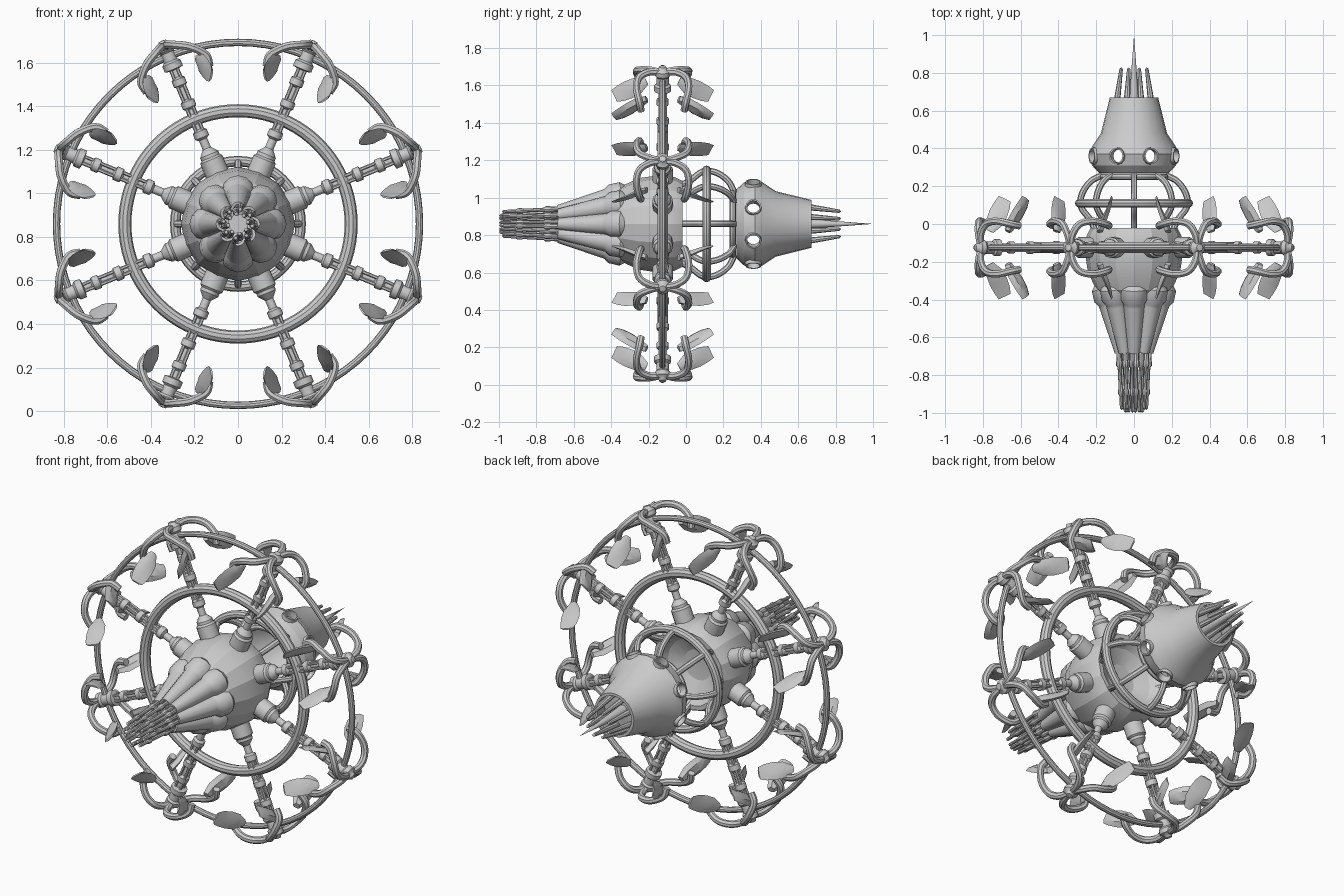
import bpy, bmesh
from math import sin, cos, pi, radians
from mathutils import Matrix, Vector

if "Cube" in bpy.data.objects:
    bpy.data.objects.remove(bpy.data.objects["Cube"])

CZ, WY = 0.86, -0.125                      # axis height, wheel plane
AXIS = Matrix.Translation((0, 0, CZ)) @ Matrix.Rotation(-pi / 2, 4, 'X')   # local z -> world y
I4 = Matrix.Identity(4)


def finish(name, bm, mat=I4, angle=35):
    bmesh.ops.remove_doubles(bm, verts=bm.verts, dist=1e-5)
    bmesh.ops.recalc_face_normals(bm, faces=bm.faces)
    me = bpy.data.meshes.new(name)
    bm.to_mesh(me)
    bm.free()
    return place(name, me, mat, angle)


def place(name, me, mat=I4, angle=35):
    for p in me.polygons:
        p.use_smooth = True
    me.set_sharp_from_angle(angle=radians(angle))
    ob = bpy.data.objects.new(name, me)
    bpy.context.collection.objects.link(ob)
    ob.matrix_world = mat
    return ob


def lathe(bm, prof, n, mat=I4, closed=False):
    """Revolve (height, radius) points round local z."""
    rings = [[bm.verts.new(mat @ Vector((r * cos(2 * pi * i / n), r * sin(2 * pi * i / n), z)))
              for i in range(n)] for z, r in prof]
    for a, b in zip(rings, rings[1:] + (rings[:1] if closed else [])):
        for i in range(n):
            j = (i + 1) % n
            bm.faces.new((a[i], a[j], b[j], b[i]))


def torus(bm, R, r, z=0, n=64, m=10, mat=I4):
    lathe(bm, [(z + r * sin(2 * pi * k / m), R + r * cos(2 * pi * k / m)) for k in range(m)], n, mat, True)


def between(a, b):
    d = Vector(b) - Vector(a)
    return Matrix.Translation(a) @ d.to_track_quat('Z', 'Y').to_matrix().to_4x4()


def tube(bm, pts, radius, m=8, steps=5):
    """Smooth round tube through points (Catmull-Rom)."""
    P = [Vector(p) for p in pts]
    P = [2 * P[0] - P[1]] + P + [2 * P[-1] - P[-2]]
    path = []
    for i in range(1, len(P) - 2):
        p0, p1, p2, p3 = P[i - 1:i + 3]
        for s in range(steps):
            t = s / steps
            path.append(0.5 * (2 * p1 + (p2 - p0) * t + (2 * p0 - 5 * p1 + 4 * p2 - p3) * t * t
                               + (3 * p1 - p0 - 3 * p2 + p3) * t ** 3))
    path.append(P[-2])
    prev, nrm = None, None
    for i, c in enumerate(path):
        d = (path[min(i + 1, len(path) - 1)] - path[max(i - 1, 0)]).normalized()
        nrm = d.orthogonal() if nrm is None else nrm - d * nrm.dot(d)
        nrm.normalize()
        q = d.cross(nrm)
        ring = [bm.verts.new(c + radius * (nrm * cos(2 * pi * k / m) + q * sin(2 * pi * k / m))) for k in range(m)]
        if prev:
            for k in range(m):
                bm.faces.new((prev[k], prev[(k + 1) % m], ring[(k + 1) % m], ring[k]))
        if i in (0, len(path) - 1):
            bm.faces.new(ring)
        prev = ring


def baked(ob):
    dg = bpy.context.evaluated_depsgraph_get()
    me = bpy.data.meshes.new_from_object(ob.evaluated_get(dg))
    bpy.data.objects.remove(ob)
    return me


# --- wheel rings
wheel = AXIS @ Matrix.Translation((0, 0, WY))
for name, R, r in (("outer_ring", 0.834, 0.017), ("inner_ring", 0.52, 0.03)):
    bm = bmesh.new()
    torus(bm, R, r, n=80)
    finish(name, bm, wheel)

# --- spoke: local x = tangent, y = along axis, z = radial
bm = bmesh.new()
lathe(bm, [(0.2, 0), (0.2, 0.055), (0.32, 0.055), (0.33, 0.045), (0.345, 0.045), (0.36, 0.033), (0.375, 0.02),
           (0.42, 0.02), (0.43, 0.034), (0.46, 0.034), (0.47, 0.018), (0.57, 0.018), (0.58, 0.033), (0.61, 0.033),
           (0.62, 0.014), (0.68, 0.014), (0.69, 0.032), (0.72, 0.032), (0.73, 0.02), (0.765, 0.02), (0.77, 0.045),
           (0.80, 0.045), (0.81, 0.033), (0.85, 0.033), (0.86, 0.042), (0.885, 0.042), (0.895, 0.025),
           (0.91, 0.018), (0.912, 0)], 12)
for sx in (-1, 1):
    for sy in (-1, 1):
        for lo, hi in ((0.45, 0.59), (0.6, 0.78)):
            lathe(bm, [(lo, 0), (lo, 0.008), (hi, 0.008), (hi, 0)], 6, Matrix.Translation((sx * .016, sy * .016, 0)))
spoke = finish("spoke_src", bm)

# --- claw arm and blade for one quadrant, mirrored to four
bm = bmesh.new()
tube(bm, [(0, 0, 0.875), (0.015, 0.07, 0.885), (0.05, 0.125, 0.87), (0.11, 0.14, 0.835),
          (0.16, 0.125, 0.775), (0.155, 0.115, 0.72)], 0.02)
wdir = Vector((0.5, 0.42, 0.75)).normalized()
stations = [((0.13, 0.085, 0.77), .02, .016), ((0.135, 0.13, 0.745), .045, .016), ((0.145, 0.18, 0.715), .05, .013),
            ((0.152, 0.225, 0.69), .045, .009), ((0.155, 0.258, 0.675), .035, .004)]
prev = None
for i, (c, w, t) in enumerate(stations):
    c = Vector(c)
    nd = Vector((0.85, -0.1, -0.5)).normalized()
    ring = [bm.verts.new(c + wdir * w * a + nd * (t * b - 0.012 * abs(a)))
            for a, b in ((1, 0), (.5, 1), (-.5, 1), (-1, 0), (-.5, -1), (.5, -1))]
    if prev:
        for k in range(6):
            bm.faces.new((prev[k], prev[(k + 1) % 6], ring[(k + 1) % 6], ring[k]))
    if i in (0, len(stations) - 1):
        bm.faces.new(ring)
    prev = ring
claw = finish("claw_src", bm)
mm = claw.modifiers.new("mirror", 'MIRROR')
mm.use_axis = (True, True, False)
mm.use_mirror_merge = False
spoke_me, claw_me = baked(spoke), baked(claw)
for k in range(8):
    M = Matrix.Translation((0, WY, CZ)) @ Matrix.Rotation(radians(22.5 + 45 * k), 4, 'Y')
    place(f"spoke_{k}", spoke_me, M)
    place(f"claw_{k}", claw_me, M)

# --- hub: faceted ball with a hollow rear bowl
bm = bmesh.new()
lathe(bm, [(-0.40, 0), (-0.40, 0.15), (-0.35, 0.2), (-0.25, 0.245), (-0.13, 0.262), (-0.06, 0.25), (-0.02, 0.23),
           (-0.02, 0.205), (-0.07, 0.17), (-0.11, 0.09), (-0.12, 0)], 16, AXIS)
finish("hub", bm, angle=20)

# --- front pods with jointed fingers
bm, bf = bmesh.new(), bmesh.new()
for k in range(8):
    a = radians(45 * k)
    at = lambda r, y, o=0: AXIS @ Vector((r * cos(a + o), r * sin(a + o), y))
    p, q = at(0.15, -0.34), at(0.07, -0.68)
    L = (q - p).length
    lathe(bm, [(-0.03, 0), (-0.03, 0.05), (0, 0.075), (0.06, 0.075), (0.085, 0.058), (0.1, 0.056), (L, 0.032),
               (L, 0.02), (L - .04, 0)], 12, between(p, q))
    for o, r0, r1, end in ((0.16, 0.085, 0.066, -0.985), (-0.16, 0.07, 0.045, -1.0)):
        p, q = at(r0, -0.62, o), at(r1, end, o)
        L = (q - p).length
        lathe(bf, [(0, 0), (0, 0.013), (0.1, 0.013), (0.11, 0.017), (0.13, 0.017), (0.14, 0.01), (0.25, 0.01),
                   (0.26, 0.014), (0.28, 0.014), (0.29, 0.009), (L - .01, 0.009), (L, 0)], 8, between(p, q))
lathe(bm, [(-0.38, 0), (-0.38, 0.15), (-0.66, 0.065), (-0.66, 0)], 16, AXIS)
finish("front_pods", bm)
finish("front_fingers", bf)

# --- cage between hub and rear body
bm = bmesh.new()
torus(bm, 0.288, 0.024, 0.11, 48, 10, AXIS)
torus(bm, 0.165, 0.018, 0.25, 32, 8, AXIS)
for k in range(8):
    a = radians(45 * k)
    tube(bm, [AXIS @ Vector((r * cos(a), r * sin(a), y)) for r, y in
              ((0.2, -0.05), (0.23, 0.02), (0.28, 0.09), (0.275, 0.16), (0.23, 0.225), (0.165, 0.26))], 0.017)
finish("cage", bm)

# --- rear body: hollow shell with eight portholes
bm = bmesh.new()
lathe(bm, [(0.27, 0.165), (0.27, 0.185), (0.31, 0.222), (0.37, 0.238), (0.41, 0.222), (0.48, 0.175), (0.67, 0.128),
           (0.67, 0.112), (0.48, 0.158), (0.40, 0.205), (0.37, 0.215), (0.32, 0.202)], 24, AXIS, True)
shell = finish("rear_src", bm)
bm, br = bmesh.new(), bmesh.new()
for k in range(8):
    M = Matrix.Translation((0, 0.36, CZ)) @ Matrix.Rotation(radians(22.5 + 45 * k), 4, 'Y')
    lathe(bm, [(0.15, 0), (0.15, 0.036), (0.3, 0.036), (0.3, 0)], 12, M)
    lathe(br, [(0.2, 0.035), (0.243, 0.035), (0.243, 0.043), (0.2, 0.047)], 12, M, True)
cutter = finish("porthole_cutter", bm)
cutter.hide_render = True
mod = shell.modifiers.new("holes", 'BOOLEAN')
mod.object, mod.operation, mod.solver = cutter, 'DIFFERENCE', 'EXACT'
bpy.context.view_layer.update()
shell_me = baked(shell)
bpy.data.objects.remove(cutter)
place("rear_body", shell_me, angle=25)
finish("porthole_rims", br)

# --- rear fingers and central spike
bm = bmesh.new()
for k in range(8):
    a = radians(22.5 + 45 * k)
    p, q = [AXIS @ Vector((r * cos(a), r * sin(a), y)) for r, y in ((0.108, 0.58), (0.072, 0.83))]
    L = (q - p).length
    lathe(bm, [(0, 0), (0, 0.016), (0.1, 0.016), (L - .01, 0.009), (L, 0)], 8, between(p, q))
lathe(bm, [(0.56, 0), (0.56, 0.14), (0.58, 0.13), (0.59, 0.03), (0.7, 0.022), (0.84, 0.012), (1.0, 0)], 16, AXIS)
finish("rear_fingers", bm)
